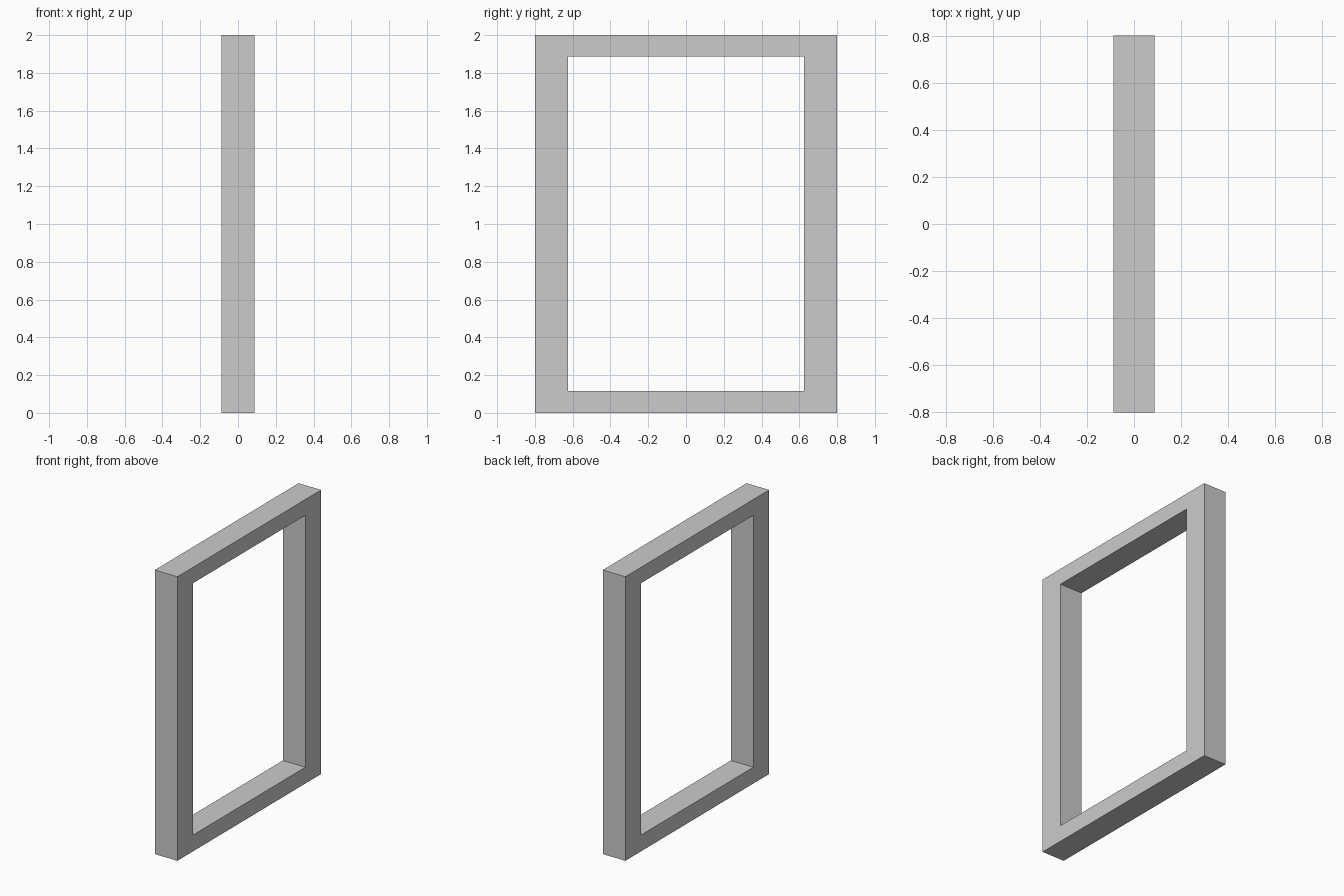
import bpy
import bmesh

if "Cube" in bpy.data.objects:
    bpy.data.objects.remove(bpy.data.objects["Cube"])

DEPTH = 0.176
OUTER = [(-0.8, 0.0), (0.8, 0.0), (0.8, 2.0), (-0.8, 2.0)]
INNER = [(-0.624, 0.115), (0.624, 0.115), (0.624, 1.888), (-0.624, 1.888)]

# Rectangular frame: a flat ring in the y-z plane, extruded along x
bm = bmesh.new()
outer = [bm.verts.new((-DEPTH / 2, y, z)) for y, z in OUTER]
inner = [bm.verts.new((-DEPTH / 2, y, z)) for y, z in INNER]
ring = []
for i in range(4):
    j = (i + 1) % 4
    ring.append(bm.faces.new((outer[i], outer[j], inner[j], inner[i])))
result = bmesh.ops.extrude_face_region(bm, geom=ring, use_keep_orig=True)
new_verts = [g for g in result["geom"] if isinstance(g, bmesh.types.BMVert)]
bmesh.ops.translate(bm, verts=new_verts, vec=(DEPTH, 0, 0))
bmesh.ops.recalc_face_normals(bm, faces=bm.faces)

mesh = bpy.data.meshes.new("door_frame")
bm.to_mesh(mesh)
bm.free()
frame = bpy.data.objects.new("door_frame", mesh)
bpy.context.collection.objects.link(frame)
